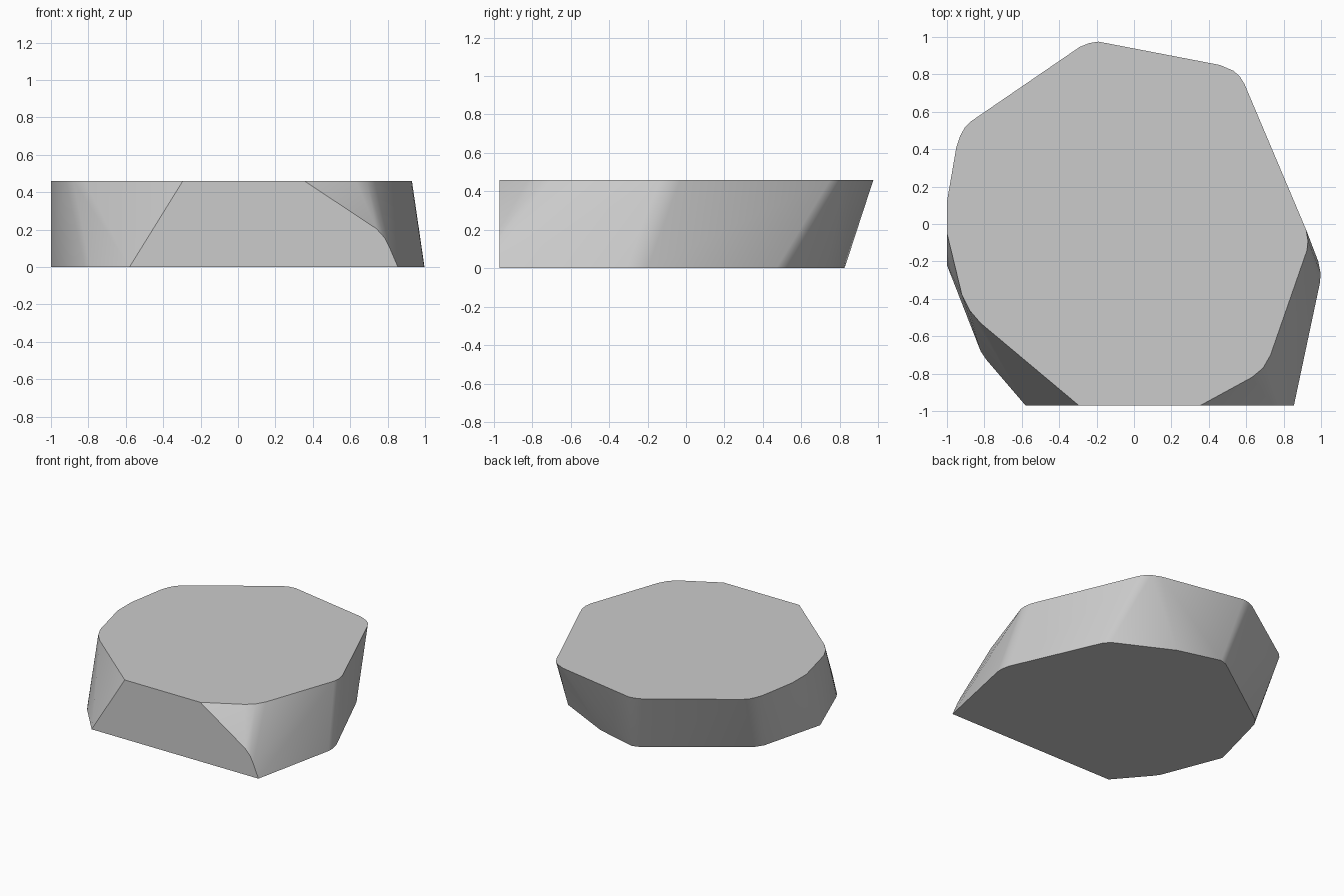
import bpy, bmesh, math

if "Cube" in bpy.data.objects:
    bpy.data.objects.remove(bpy.data.objects["Cube"])

H = 0.46

# Outline of the top face, clockwise from the back
top = [(-0.19, 0.975), (-0.24, 0.967), (-0.29, 0.947), (-0.87, 0.55), (-0.905, 0.515),
       (-0.93, 0.47), (-0.95, 0.41), (-1.0, 0.12), (-1.0, -0.05), (-0.92, -0.38),
       (-0.88, -0.46), (-0.82, -0.53), (-0.295, -0.97), (0.355, -0.97), (0.63, -0.82),
       (0.69, -0.77), (0.73, -0.70), (0.925, -0.14), (0.93, -0.09), (0.92, -0.03),
       (0.59, 0.75), (0.565, 0.79), (0.53, 0.82), (0.46, 0.85)]

# Outline of the smaller, shifted bottom face
bottom = [(-0.11, 0.825), (-0.17, 0.805), (-0.83, 0.34), (-0.87, 0.28), (-1.0, -0.22),
          (-0.82, -0.68), (-0.79, -0.725), (-0.58, -0.97), (0.855, -0.97), (0.995, -0.31),
          (0.997, -0.26), (0.985, -0.2), (0.69, 0.47), (0.65, 0.52), (0.22, 0.735)]

# Curved corner where the chipped edge meets the cut front face
chip = [(0.74, -0.97, 0.205), (0.785, -0.97, 0.155), (0.81, -0.97, 0.105)]

# Rock slab: hull around both outlines
bm = bmesh.new()
for x, y in top:
    bm.verts.new((x, y, H))
for x, y in bottom:
    bm.verts.new((x, y, 0))
for p in chip:
    bm.verts.new(p)
res = bmesh.ops.convex_hull(bm, input=bm.verts[:])
bmesh.ops.delete(bm, geom=[v for v in bm.verts if not v.link_faces], context='VERTS')
bmesh.ops.dissolve_limit(bm, angle_limit=math.radians(0.5), verts=bm.verts[:], edges=bm.edges[:])
bmesh.ops.recalc_face_normals(bm, faces=bm.faces[:])

mesh = bpy.data.meshes.new("rock_slab")
bm.to_mesh(mesh)
bm.free()
slab = bpy.data.objects.new("rock_slab", mesh)
bpy.context.collection.objects.link(slab)

# Soft worn corners, crisp cut faces
bpy.context.view_layer.objects.active = slab
slab.select_set(True)
bpy.ops.object.shade_smooth_by_angle(angle=math.radians(30))
